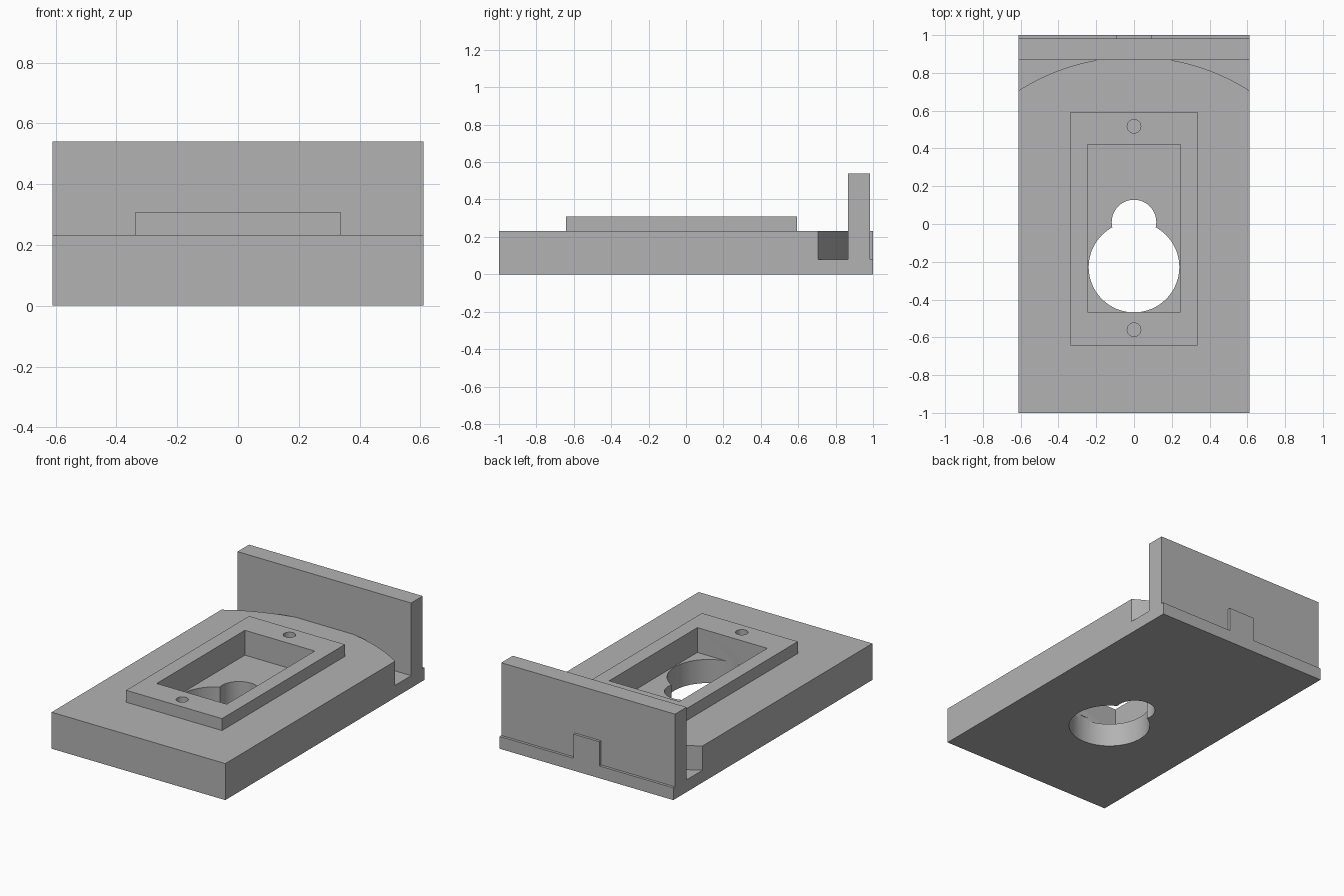
import bpy, bmesh, math

cube = bpy.data.objects.get("Cube")
if cube:
    bpy.data.objects.remove(cube, do_unlink=True)

HALF_W, TOP, GROOVE_Z = 0.611, 0.232, 0.078
WALL_FRONT, WALL_BACK, WALL_TOP = 0.867, 0.983, 0.54
FRAME_TOP, POCKET_Z = 0.308, 0.15

grey = bpy.data.materials.new("plain grey")
grey.use_nodes = True
colour = (0.45, 0.45, 0.45, 1)
grey.diffuse_color = colour
grey.node_tree.nodes["Principled BSDF"].inputs["Base Color"].default_value = colour


def prism(name, points, depth):
    """Extrude a closed loop of 3D points along the vector depth."""
    bm = bmesh.new()
    face = bm.faces.new([bm.verts.new(p) for p in points])
    new = bmesh.ops.extrude_face_region(bm, geom=[face])["geom"]
    bmesh.ops.translate(bm, vec=depth,
                        verts=[v for v in new if isinstance(v, bmesh.types.BMVert)])
    bmesh.ops.recalc_face_normals(bm, faces=bm.faces)
    mesh = bpy.data.meshes.new(name)
    bm.to_mesh(mesh)
    bm.free()
    mesh.materials.append(grey)
    obj = bpy.data.objects.new(name, mesh)
    bpy.context.collection.objects.link(obj)
    return obj


def box(name, x0, x1, y0, y1, z0, z1):
    return prism(name, [(x0, y0, z0), (x1, y0, z0), (x1, y1, z0), (x0, y1, z0)],
                 (0, 0, z1 - z0))


def cylinder(name, y, radius, z0, z1, sides=64):
    ring = [2 * math.pi * i / sides for i in range(sides)]
    return prism(name, [(radius * math.cos(a), y + radius * math.sin(a), z0) for a in ring],
                 (0, 0, z1 - z0))


def combine(tool, operation):
    """Apply a boolean to the body and remove the tool."""
    mod = body.modifiers.new(tool.name, "BOOLEAN")
    mod.object, mod.operation, mod.solver = tool, operation, "EXACT"
    bpy.context.view_layer.objects.active = body
    bpy.ops.object.modifier_apply(modifier=mod.name)
    bpy.data.objects.remove(tool, do_unlink=True)


# Base slab and upright back wall from one side profile
profile = [(-1, 0), (1, 0), (1, GROOVE_Z), (WALL_BACK, GROOVE_Z), (WALL_BACK, WALL_TOP),
           (WALL_FRONT, WALL_TOP), (WALL_FRONT, TOP), (-1, TOP)]
body = prism("mounting_plate", [(-HALF_W, y, z) for y, z in profile], (2 * HALF_W, 0, 0))

# Raised frame and the tab behind the wall
combine(box("raised_frame", -0.337, 0.337, -0.642, 0.593, 0.19, FRAME_TOP), "UNION")
combine(box("back_tab", -0.092, 0.092, 0.93, 1, 0.03, TOP), "UNION")

# Curved grooves in front of the wall, one on each side
centre_y, radius = -0.248, 1.133
start = math.acos((WALL_FRONT - centre_y) / radius)
end = math.asin(0.66 / radius)
angles = [start + (end - start) * i / 24 for i in range(25)]
arc = [(radius * math.sin(a), centre_y + radius * math.cos(a)) for a in angles]
for side in (-1, 1):
    outline = [(side * x, y, GROOVE_Z) for x, y in arc + [(0.66, WALL_FRONT)]]
    combine(prism("groove_cutter", outline, (0, 0, 0.3)), "DIFFERENCE")

# Rectangular pocket, keyhole opening and blind screw holes
combine(box("pocket_cutter", -0.246, 0.246, -0.465, 0.42, POCKET_Z, 0.5), "DIFFERENCE")
for y, r in ((-0.228, 0.24), (0.01, 0.118)):
    combine(cylinder("keyhole_cutter", y, r, -0.1, POCKET_Z + 0.02), "DIFFERENCE")
for y in (-0.56, 0.517):
    combine(cylinder("screw_hole_cutter", y, 0.036, POCKET_Z, 0.5, 32), "DIFFERENCE")

# Smooth the round walls, keep the edges crisp
bpy.ops.object.select_all(action="DESELECT")
body.select_set(True)
bpy.context.view_layer.objects.active = body
bpy.ops.object.shade_smooth_by_angle(angle=math.radians(30))
